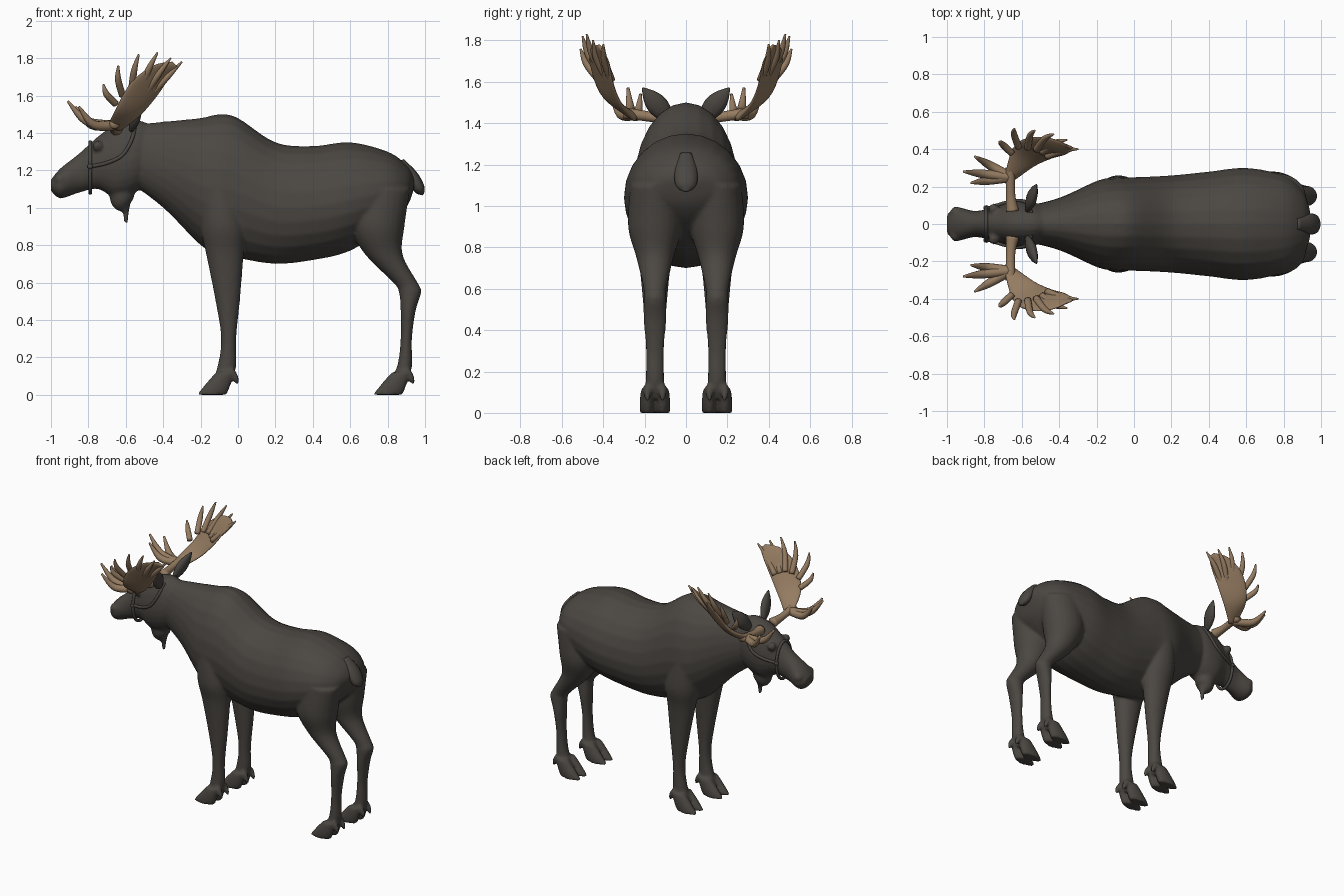
import bpy
import bmesh
from math import sin, cos, tau
from mathutils import Vector, Matrix

default_cube = bpy.data.objects.get("Cube")
if default_cube:
    bpy.data.objects.remove(default_cube)


def material(name, rgb):
    mat = bpy.data.materials.new(name)
    mat.use_nodes = True
    mat.diffuse_color = (*rgb, 1)
    shader = mat.node_tree.nodes["Principled BSDF"]
    shader.inputs["Base Color"].default_value = mat.diffuse_color
    shader.inputs["Roughness"].default_value = .8
    return mat


hide_brown = material("dark brown hide", (.07, .062, .054))
antler_tan = material("tan antler", (.3, .2, .12))


def spline(rows, steps=5):
    """Smooth in-between rows (Catmull-Rom) for tuples of any length."""
    result = []
    last = len(rows) - 1
    for i in range(last):
        before, start, end, after = (Vector(rows[min(max(j, 0), last)])
                                     for j in range(i - 1, i + 3))
        leave, arrive = (end - before) / 2, (after - start) / 2
        for step in range(steps):
            t = step / steps
            ease = t * t * (3 - 2 * t)
            result.append(start.lerp(end, ease) + leave * t * (1 - t) ** 2
                          - arrive * t * t * (1 - t))
    return result + [Vector(rows[last])]


def loft(bm, rings):
    """Skin a row of equal rings and close both ends."""
    loops = [[bm.verts.new(point) for point in ring] for ring in rings]
    for near, far in zip(loops, loops[1:]):
        for i in range(len(near)):
            bm.faces.new((near[i - 1], near[i], far[i], far[i - 1]))
    bm.faces.new(loops[0])
    bm.faces.new(loops[-1])


def oval(center, across, along, sides=24):
    """Ring of points around a center, spanned by two half-axis vectors."""
    turns = [tau * i / sides for i in range(sides)]
    return [center + across * cos(turn) + along * sin(turn) for turn in turns]


def upright(row):
    """Egg-shaped section across the body: x, bottom, top, half width."""
    x, bottom, top, width = row
    middle = bottom + .47 * (top - bottom)
    ring = oval(Vector((x, 0, middle)), Vector((0, width, 0)), Vector((0, 0, 1)))
    for point in ring:
        rise = point.z - middle
        point.z = middle + rise * (top - middle if rise > 0 else middle - bottom)
    return ring


def level(row, y):
    """Horizontal oval section of a leg: height, front x, back x, half width."""
    z, front, back, width = row
    return oval(Vector(((front + back) / 2, y, z)),
                Vector(((back - front) / 2, 0, 0)), Vector((0, width, 0)))


def tube(bm, rows, reference=(0, .6, -.8), flat=1):
    """Tapered tube through rows of x, y, z, radius."""
    rows = spline(rows)
    points = [row.to_3d() for row in rows]
    rings = []
    for i, row in enumerate(rows):
        tangent = points[min(i + 1, len(points) - 1)] - points[max(i - 1, 0)]
        side = tangent.cross(Vector(reference)).normalized()
        up = side.cross(tangent.normalized()) * flat
        rings.append(oval(points[i], side * row.w, up * row.w, 12))
    loft(bm, rings)


def ball(bm, position, radius):
    bmesh.ops.create_icosphere(bm, subdivisions=2, radius=radius,
                               matrix=Matrix.Translation(position))


def finish(bm, name, mat, mirrored=False):
    """Turn the mesh into a smooth object, doubled across y where asked."""
    bmesh.ops.recalc_face_normals(bm, faces=bm.faces)
    for face in bm.faces:
        face.smooth = True
    mesh = bpy.data.meshes.new(name)
    bm.to_mesh(mesh)
    bm.free()
    mesh.materials.append(mat)
    part = bpy.data.objects.new(name, mesh)
    bpy.context.collection.objects.link(part)
    if mirrored:
        part.modifiers.new("mirror", 'MIRROR').use_axis = (False, True, False)
    return part


# Body: torso, head, throat bell and legs fused into one skin
torso = [(-.6, 1.15, 1.44, .09), (-.4, 1, 1.46, .14), (-.2, .8, 1.48, .23),
         (-.1, .75, 1.5, .25), (0, .73, 1.48, .25), (.2, .7, 1.35, .26),
         (.4, .72, 1.33, .28), (.6, .77, 1.35, .3), (.8, .9, 1.3, .26),
         (.9, 1, 1.23, .18), (.94, 1.1, 1.17, .08)]
head = [(-1, 1.09, 1.15, .05), (-.95, 1.05, 1.21, .09), (-.85, 1.08, 1.29, .07),
        (-.75, 1.1, 1.38, .09), (-.65, 1.05, 1.45, .12), (-.55, 1.08, 1.47, .12),
        (-.48, 1.15, 1.45, .09)]
front_leg = [(1.1, -.2, 0, .1), (.9, -.2, .04, .11), (.75, -.17, .03, .08),
             (.5, -.12, .01, .055), (.3, -.09, -.01, .043), (.15, -.11, -.01, .045),
             (.07, -.14, -.04, .05)]
hind_leg = [(1.1, .6, .92, .12), (.9, .6, .89, .13), (.75, .68, .88, .09),
            (.6, .83, .96, .055), (.55, .86, .98, .055), (.45, .87, .95, .055),
            (.3, .87, .93, .043), (.15, .85, .93, .045), (.07, .8, .9, .05)]
toe = [(0, -.22, -.06, .035), (.05, -.18, -.04, .037), (.12, -.12, -.02, .03)]
leg_y, toe_gap = .15, .037

bm = bmesh.new()
for profile in (torso, head):
    loft(bm, [upright(row) for row in spline(profile)])
tube(bm, [(-.62, 0, 1.1, .07), (-.62, 0, 1.03, .06), (-.6, 0, .98, .02), (-.6, 0, .92, .012)])
for side in (1, -1):
    ball(bm, (-.75, side * .08, 1.33), .03)     # brow
    ball(bm, (-.95, side * .06, 1.15), .035)    # nostril
    for leg, shift in ((front_leg, 0), (hind_leg, .94)):
        loft(bm, [level(row, side * leg_y) for row in spline(leg)])
        move = Vector((shift, 0, 0))
        for y in (side * leg_y - toe_gap, side * leg_y + toe_gap):
            loft(bm, [[point + move for point in level(row, y)] for row in spline(toe)])
            # dewclaw
            tube(bm, [(shift - .04, y, .13, .02), (shift - .02, y, .1, .02),
                      (shift, y, .06, .01)])
body = finish(bm, "body", hide_brown)
skin = body.modifiers.new("fuse", 'REMESH')
skin.mode = 'VOXEL'
skin.voxel_size = .01
skin.use_smooth_shade = True
soften = body.modifiers.new("soften", 'SMOOTH')
soften.iterations = 5

# Tail
bm = bmesh.new()
tube(bm, [(.87, 0, 1.25, .03), (.93, 0, 1.17, .055), (.97, 0, 1.1, .05), (.99, 0, 1.07, .01)],
     reference=(1, 0, 0), flat=.6)
finish(bm, "tail", hide_brown)

# Ears: flat leaves leaning out and back
bm = bmesh.new()
ear_base, ear_tip = Vector((-.57, .08, 1.42)), Vector((-.52, .21, 1.57))
ear_widths = (.025, .045, .05, .035, .005)
tube(bm, [(*ear_base.lerp(ear_tip, i / 4), width) for i, width in enumerate(ear_widths)],
     reference=(1, 0, 0), flat=.55)
finish(bm, "ears", hide_brown, mirrored=True)

# Halter: noseband around the muzzle and straps over the cheeks
strap = .01
bm = bmesh.new()
band = upright((-.79, 1.08, 1.35, .085))
tube(bm, [(*point, strap) for point in band + band[:1]], reference=(1, 0, 0))
finish(bm, "noseband", hide_brown)
bm = bmesh.new()
tube(bm, [(-.79, .08, 1.22, strap), (-.7, .11, 1.24, strap), (-.62, .125, 1.28, strap),
          (-.57, .11, 1.36, strap), (-.55, .06, 1.44, strap)])
ball(bm, (-.79, .085, 1.22), strap * 1.6)
finish(bm, "cheek_straps", hide_brown, mirrored=True)

# Antler palms: flat ovals from a front edge to a back edge, thinning to the tip
palm = [(-.69, .25, 1.44, -.63, .24, 1.42), (-.65, .4, 1.53, -.53, .31, 1.49),
        (-.57, .46, 1.67, -.44, .35, 1.59), (-.45, .46, 1.76, -.37, .37, 1.69),
        (-.35, .42, 1.78, -.32, .4, 1.75)]
palm_normal = Vector((-.6, -.4, .7)).normalized()
bm = bmesh.new()
ribs = spline(palm)
rings = []
for i, rib in enumerate(ribs):
    front, back = Vector(rib[:3]), Vector(rib[3:])
    thickness = .025 - .018 * i / len(ribs)
    rings.append(oval((front + back) / 2, (front - back) / 2, palm_normal * thickness))
loft(bm, rings)
finish(bm, "antler_palms", antler_tan, mirrored=True)

# Antler stems
bm = bmesh.new()
tube(bm, [(-.65, .07, 1.42, .035), (-.66, .16, 1.43, .025), (-.66, .3, 1.45, .027)])
finish(bm, "antler_stems", antler_tan, mirrored=True)


def tine(bm, root, tip, bow, radius):
    """Tapered prong whose middle is pushed aside by the bow vector."""
    middle = root.lerp(tip, .6) + Vector(bow)
    tube(bm, [(*root, radius), (*middle, radius * .9), (*tip, radius * .25)])


# Antler tines: the palm's fan out from its base, the front ones curl up
palm_base = Vector((-.6, .33, 1.47))
palm_tips = [(-.72, .44, 1.66), (-.64, .51, 1.76), (-.53, .5, 1.82),
             (-.43, .48, 1.83), (-.36, .45, 1.8), (-.3, .4, 1.78)]
fork = Vector((-.66, .25, 1.44))
front_tips = [(-.91, .28, 1.57), (-.87, .22, 1.54), (-.85, .36, 1.54)]
bm = bmesh.new()
for tip in map(Vector, palm_tips):
    tine(bm, palm_base.lerp(tip, .45), tip, (-.01, .01, -.01), .019)
for tip in map(Vector, front_tips):
    tine(bm, fork, tip, (0, 0, -.055), .026)
finish(bm, "antler_tines", antler_tan, mirrored=True)
